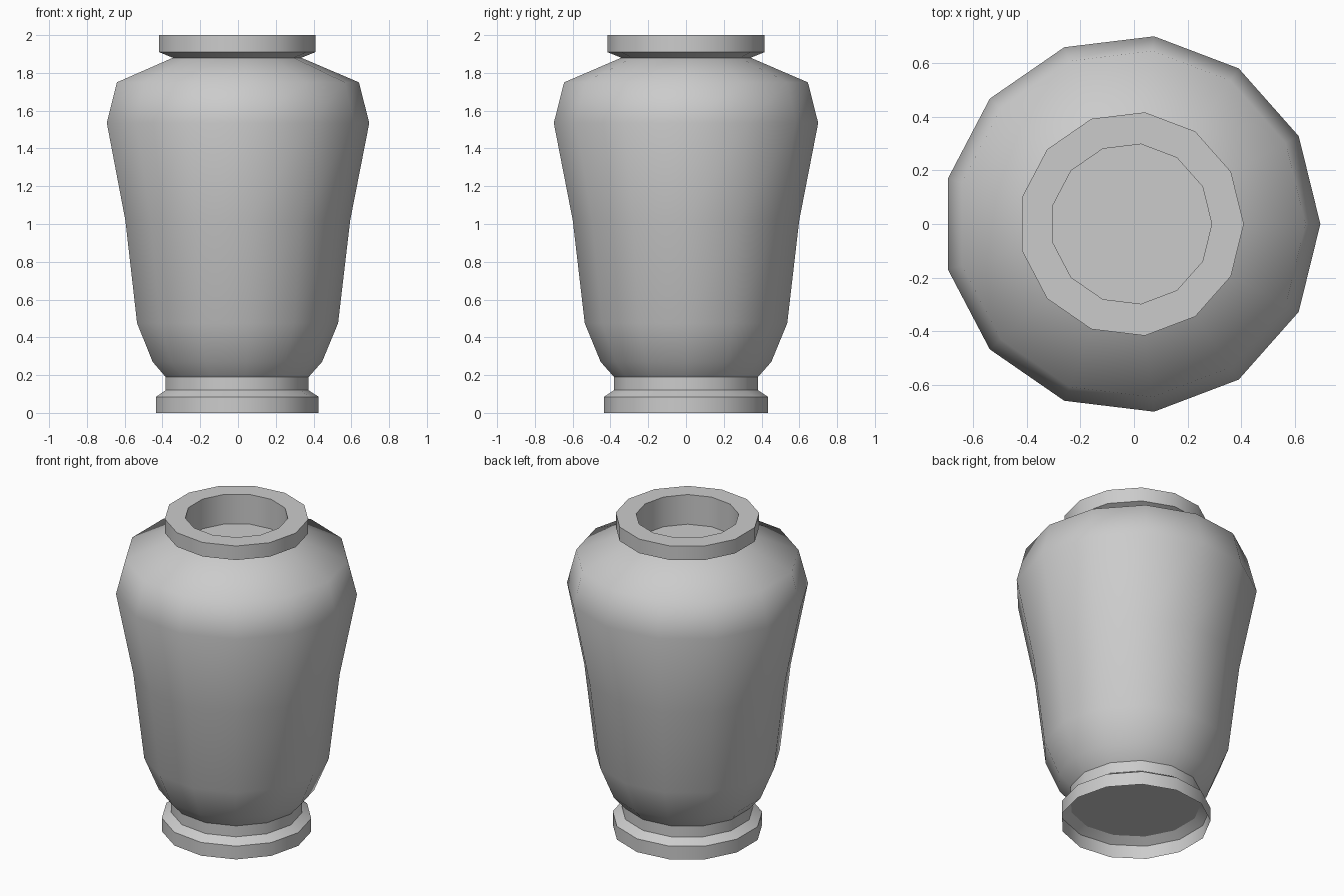
import bpy, bmesh, math

if "Cube" in bpy.data.objects:
    bpy.data.objects.remove(bpy.data.objects["Cube"])

SIDES = 13
SHIFT = -0.01  # odd side count: recentre the bounds on x


def lathe(name, profile, cap_start=False, cap_end=False, angle=30):
    """Revolve (radius, z) points around z; optionally close either end."""
    bm = bmesh.new()
    rings = []
    for r, z in profile:
        rings.append([bm.verts.new((r * math.cos(a) + SHIFT, r * math.sin(a), z))
                      for a in (2 * math.pi * i / SIDES for i in range(SIDES))])
    for low, high in zip(rings, rings[1:]):
        for i in range(SIDES):
            j = (i + 1) % SIDES
            bm.faces.new((low[i], low[j], high[j], high[i]))
    if cap_start:
        bm.faces.new(rings[0][::-1])
    if cap_end:
        bm.faces.new(rings[-1])
    mesh = bpy.data.meshes.new(name)
    bm.to_mesh(mesh)
    bm.free()
    obj = bpy.data.objects.new(name, mesh)
    bpy.context.collection.objects.link(obj)
    bpy.ops.object.select_all(action='DESELECT')
    obj.select_set(True)
    bpy.context.view_layer.objects.active = obj
    bpy.ops.object.shade_smooth_by_angle(angle=math.radians(angle))
    return obj


# Hollow foot ring, open underneath
lathe("foot", [(0.437, 0), (0.437, 0.085), (0.384, 0.12), (0.384, 0.19)])

# Underside of the vase, seen inside the foot
lathe("base_plate", [(0.384, 0.12), (0.2, 0.12)], cap_end=True)

# Smooth body from foot to shoulder
lathe("body", [(0.384, 0.19), (0.455, 0.27), (0.54, 0.475), (0.604, 1.02),
               (0.705, 1.535), (0.65, 1.75), (0.345, 1.88)], angle=75)

# Lip with a shallow well in the mouth
lathe("lip", [(0.345, 1.88), (0.4195, 1.91), (0.4195, 2.0),
              (0.30, 2.0), (0.30, 1.81)], cap_end=True)
